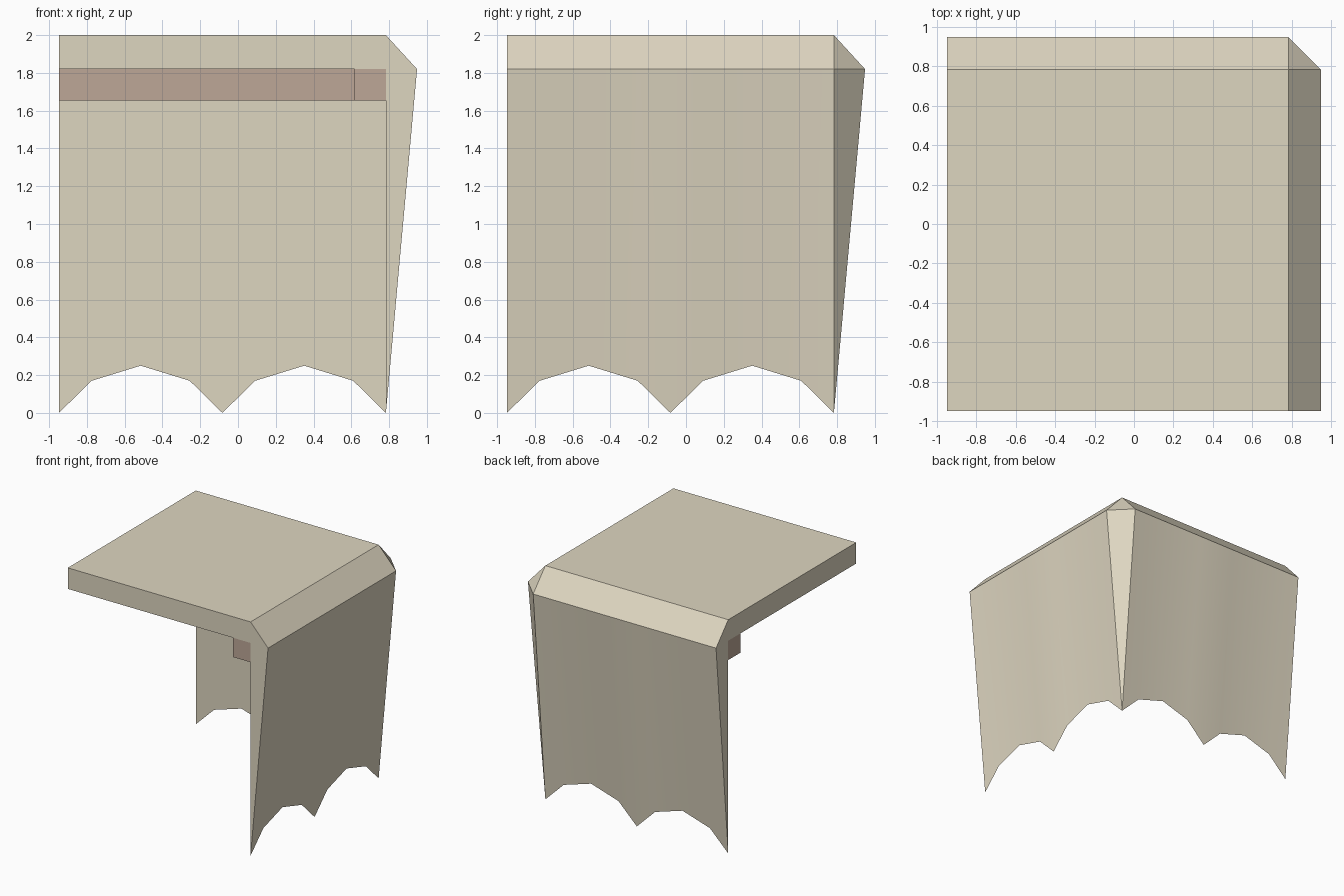
import bpy
import bmesh

cube = bpy.data.objects.get("Cube")
if cube:
    bpy.data.objects.remove(cube, do_unlink=True)

EDGE = 0.948      # outer limit of the canopy
INNER = 0.783     # inner plane of the hanging cloth
TOP, LIP, BEAM = 2.0, 1.82, 1.655
FLAP = (INNER + EDGE) / 2
SCALLOP = [(0.0, 0.0), (0.2, 0.17), (0.5, 0.25), (0.8, 0.17)]


def make_material(name, rgb):
    mat = bpy.data.materials.new(name)
    mat.use_nodes = True
    colour = (*rgb, 1.0)
    mat.diffuse_color = colour
    mat.node_tree.nodes["Principled BSDF"].inputs["Base Color"].default_value = colour
    return mat


def finish(bm, name, mat):
    bmesh.ops.remove_doubles(bm, verts=bm.verts, dist=0.0005)
    bmesh.ops.recalc_face_normals(bm, faces=bm.faces)
    mesh = bpy.data.meshes.new(name)
    bm.to_mesh(mesh)
    bm.free()
    mesh.materials.append(mat)
    obj = bpy.data.objects.new(name, mesh)
    bpy.context.collection.objects.link(obj)
    return obj


def face(bm, *points):
    bm.faces.new([bm.verts.new(p) for p in points])


cloth = make_material("cream cloth", (0.73, 0.67, 0.53))
wood = make_material("brown wood", (0.51, 0.39, 0.31))

# Scalloped hem, as distance along the side and height
hem = [(-EDGE + FLAP * (n + t), z) for n in range(2) for t, z in SCALLOP]
hem.append((INNER, 0.0))

# Canopy: flat roof and underside
bm = bmesh.new()
for z in (LIP, TOP):
    face(bm, (-EDGE, -EDGE, z), (INNER, -EDGE, z), (INNER, INNER, z), (-EDGE, INNER, z))

# Two hanging sides, mirrored across the diagonal
for swap in (False, True):
    def at(out, along, z):
        return (along, out, z) if swap else (out, along, z)

    for (a, za), (b, zb) in zip(hem, hem[1:]):
        face(bm, at(INNER, a, za), at(INNER, b, zb), at(EDGE, b, LIP), at(EDGE, a, LIP))
        face(bm, at(INNER, a, za), at(INNER, b, zb), at(INNER, b, LIP), at(INNER, a, LIP))
        face(bm, at(EDGE, a, LIP), at(EDGE, b, LIP), at(INNER, b, TOP), at(INNER, a, TOP))
    # Open end: roof edge and cloth thickness
    face(bm, at(-EDGE, -EDGE, LIP), at(INNER, -EDGE, LIP),
         at(INNER, -EDGE, TOP), at(-EDGE, -EDGE, TOP))
    face(bm, at(INNER, -EDGE, 0), at(EDGE, -EDGE, LIP),
         at(INNER, -EDGE, TOP), at(INNER, -EDGE, LIP))

# Corner facets joining the two sides
for z in (0, TOP):
    face(bm, (INNER, INNER, z), (EDGE, INNER, LIP), (INNER, EDGE, LIP))
canopy = finish(bm, "canopy_cloth", cloth)
bpy.ops.object.select_all(action="DESELECT")
canopy.select_set(True)
bpy.context.view_layer.objects.active = canopy
bpy.ops.object.shade_smooth_by_angle(angle=0.5)


# Support beams under the roof
def beam(name, low, high):
    bm = bmesh.new()
    bmesh.ops.create_cube(bm, size=1)
    for v in bm.verts:
        v.co = [h if c > 0 else l for c, l, h in zip(v.co, low, high)]
    finish(bm, name, wood)


REACH = INNER - 0.165
beam("side_beam", (REACH, -EDGE, BEAM), (INNER, INNER, LIP))
beam("back_beam", (-EDGE, REACH, BEAM), (REACH, INNER, LIP))
